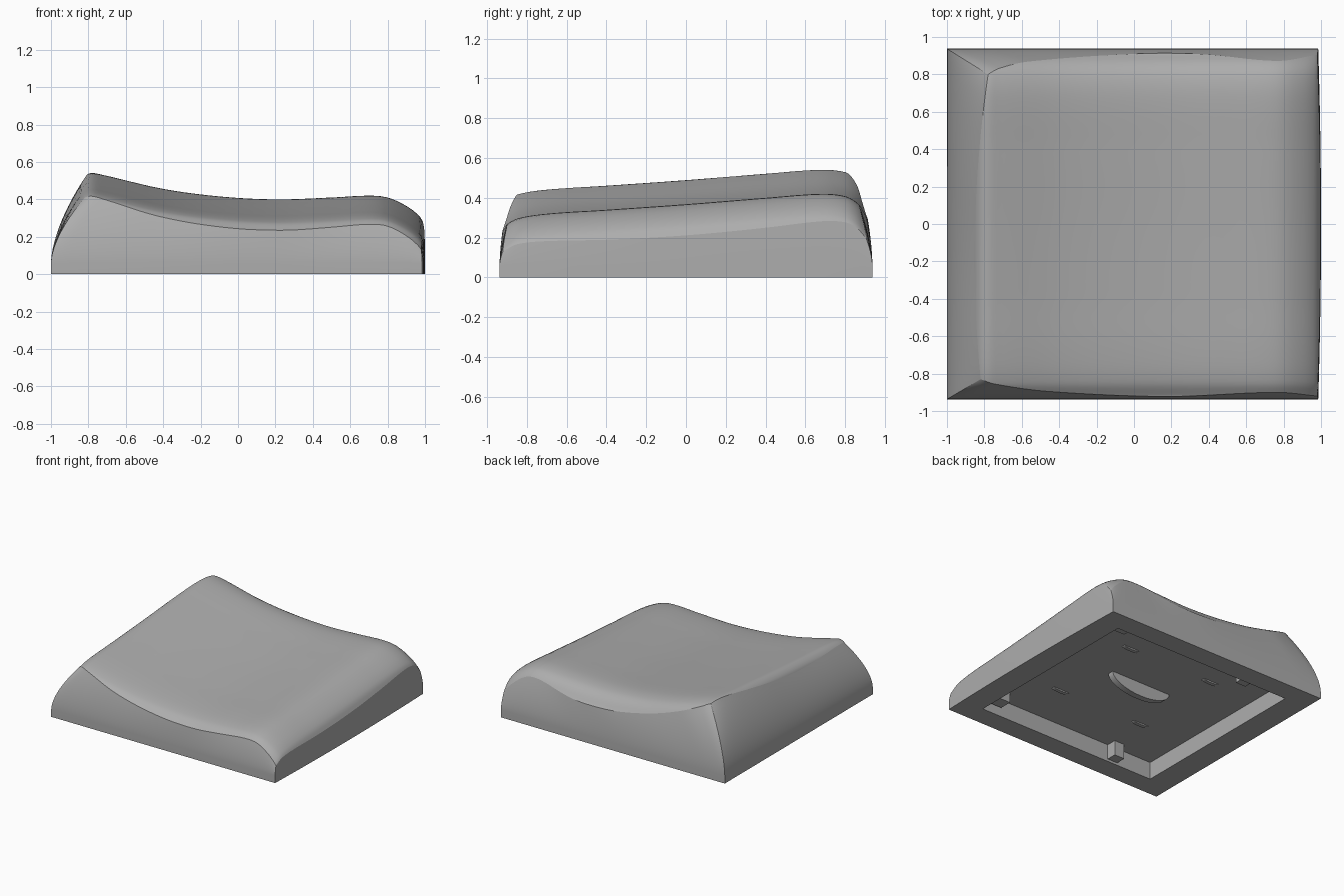
import bpy, bmesh, math

old = bpy.data.objects.get("Cube")
if old:
    bpy.data.objects.remove(old, do_unlink=True)

GREY = (0.42, 0.42, 0.42, 1)
mat = bpy.data.materials.new("satin grey")
mat.use_nodes = True
mat.diffuse_color = GREY
mat.node_tree.nodes["Principled BSDF"].inputs["Base Color"].default_value = GREY


def curve(points):
    """Smooth function through (position, value) points."""
    n = len(points)
    def slope(i):
        a, b = points[max(i - 1, 0)], points[min(i + 1, n - 1)]
        return (b[1] - a[1]) / (b[0] - a[0])
    def f(x):
        x = min(max(x, points[0][0]), points[-1][0])
        i = next(k for k in range(n - 1) if x <= points[k + 1][0])
        (x0, y0), (x1, y1) = points[i], points[i + 1]
        h = x1 - x0
        t = (x - x0) / h
        return (y0 * (1 + 2 * t) * (1 - t) ** 2 + y1 * t * t * (3 - 2 * t)
                + h * t * (1 - t) * (slope(i) * (1 - t) - slope(i + 1) * t))
    return f


def lerp(a, b, t):
    return a + (b - a) * t


def finish(bm, name, angle=30):
    bmesh.ops.recalc_face_normals(bm, faces=bm.faces)
    me = bpy.data.meshes.new(name)
    bm.to_mesh(me)
    bm.free()
    ob = bpy.data.objects.new(name, me)
    bpy.context.collection.objects.link(ob)
    me.materials.append(mat)
    bpy.ops.object.select_all(action='DESELECT')
    ob.select_set(True)
    bpy.context.view_layer.objects.active = ob
    bpy.ops.object.shade_smooth_by_angle(angle=math.radians(angle), keep_sharp_edges=True)
    return ob


# Crown: height along the length, height drop along the depth, outline of the edge
length_z = curve([(-.87, .46), (-.84, .512), (-.79, .54), (-.72, .53), (-.4, .456), (-.1, .416),
                  (.2, .40), (.5, .41), (.7, .42), (.8, .41), (.9, .365), (.97, .31), (1, .26)])
depth_z = curve([(-.92, -.165), (-.85, -.125), (-.7, -.1), (-.4, -.08), (0, -.052), (.4, -.02),
                 (.68, 0), (.8, -.012), (.86, -.045), (.91, -.105)])
front_y = curve([(0, -.83), (.04, -.855), (.2, -.895), (.55, -.922), (.88, -.9), (1, -.92)])
back_y = curve([(0, .8), (.03, .83), (.12, .868), (.45, .91), (.65, .908), (.88, .872), (1, .905)])


def left_x(v):
    return -.85 + .02 * v + .05 * v * v


def right_x(v):
    return .98 + .018 * (1 - v * v)


N, ROWS, SKIRT = 56, 12, .06
HALF_Y, POCKET_X, POCKET_Y, CEILING = .937, .8, .77, .14
steps = [.5 - .5 * math.cos(math.pi * i / N) for i in range(N + 1)]


def crown_point(u, t):
    v = 2 * t - 1
    x = lerp(left_x(v), right_x(v), u)
    y = lerp(front_y(u), back_y(u), t)
    return x, y, length_z(x) + depth_z(y)


bm = bmesh.new()
grid = [[bm.verts.new(crown_point(u, t)) for t in steps] for u in steps]
for i in range(N):
    for j in range(N):
        bm.faces.new((grid[i][j], grid[i + 1][j], grid[i + 1][j + 1], grid[i][j + 1]))

# Walls: the crown edge swept down to a rectangular skirt
loop = ([(i, 0) for i in range(N)] + [(N, j) for j in range(N)]
        + [(i, N) for i in range(N, 0, -1)] + [(0, j) for j in range(N, 0, -1)])


def bridge(a, b):
    for k in range(len(a)):
        m = (k + 1) % len(a)
        bm.faces.new((a[k], a[m], b[m], b[k]))


def rim_ring(hx, hy, z):
    return [bm.verts.new((lerp(-hx, hx, steps[i]), lerp(-hy, hy, steps[j]), z)) for i, j in loop]


edge = [grid[i][j] for i, j in loop]
base = []
for i, j in loop:
    v = 2 * steps[j] - 1
    base.append((lerp(-1, .985 + .015 * (1 - v * v), steps[i]), lerp(-HALF_Y, HALF_Y, steps[j])))
previous = edge
for r in range(ROWS - 1, -1, -1):
    t = r / ROWS
    ring = [bm.verts.new((lerp(b[0], e.co.x, t ** 1.65), lerp(b[1], e.co.y, t ** 1.65),
                          lerp(SKIRT, e.co.z, t))) for b, e in zip(base, edge)]
    bridge(previous, ring)
    previous = ring
# Skirt, flat underside rim and pocket
for ring in ([bm.verts.new((x, y, 0)) for x, y in base],
             rim_ring(POCKET_X, POCKET_Y, 0), rim_ring(POCKET_X, POCKET_Y, CEILING)):
    bridge(previous, ring)
    previous = ring
bm.faces.new(previous)
bm.edges.ensure_lookup_table()
rim = set(edge)
for e in bm.edges:
    if e.verts[0] in rim and e.verts[1] in rim:
        e.smooth = False
# Corner creases between the walls
for e in bm.edges:
    if len(e.link_faces) == 2 and e.calc_face_angle(0) > .5:
        e.smooth = False
finish(bm, "cushion_shell", 40)


def box(name, centre, size):
    b = bmesh.new()
    bmesh.ops.create_cube(b, size=1)
    for v in b.verts:
        v.co = [c + s * k for c, s, k in zip(centre, size, v.co)]
    finish(b, name)


def half_disc(name, centre, radius, drop, depth):
    """Half disc hanging from the pocket ceiling."""
    b = bmesh.new()
    x, y = centre
    arc = [b.verts.new((x + radius * math.cos(a), y, CEILING - drop * math.sin(a)))
           for a in (math.pi * k / 20 for k in range(21))]
    face = b.faces.new(arc)
    out = bmesh.ops.extrude_face_region(b, geom=[face])["geom"]
    bmesh.ops.translate(b, vec=(0, depth, 0),
                        verts=[g for g in out if isinstance(g, bmesh.types.BMVert)])
    finish(b, name)


# Underside fittings
half_disc("finger_tab", (0, .03), .27, .11, .05)
for n, (x, y) in enumerate([(sx * .38, sy * .4) for sx in (-1, 1) for sy in (-1, 1)]):
    half_disc("locating_bump_%d" % n, (x, y), .07, .012, .03)
for side in (-1, 1):
    box("front_clip" if side < 0 else "back_clip", (-.44, side * .73, .08), (.09, .08, .12))
    box("corner_post_front" if side < 0 else "corner_post_back", (.7, side * .7, .1), (.12, .1, .08))
